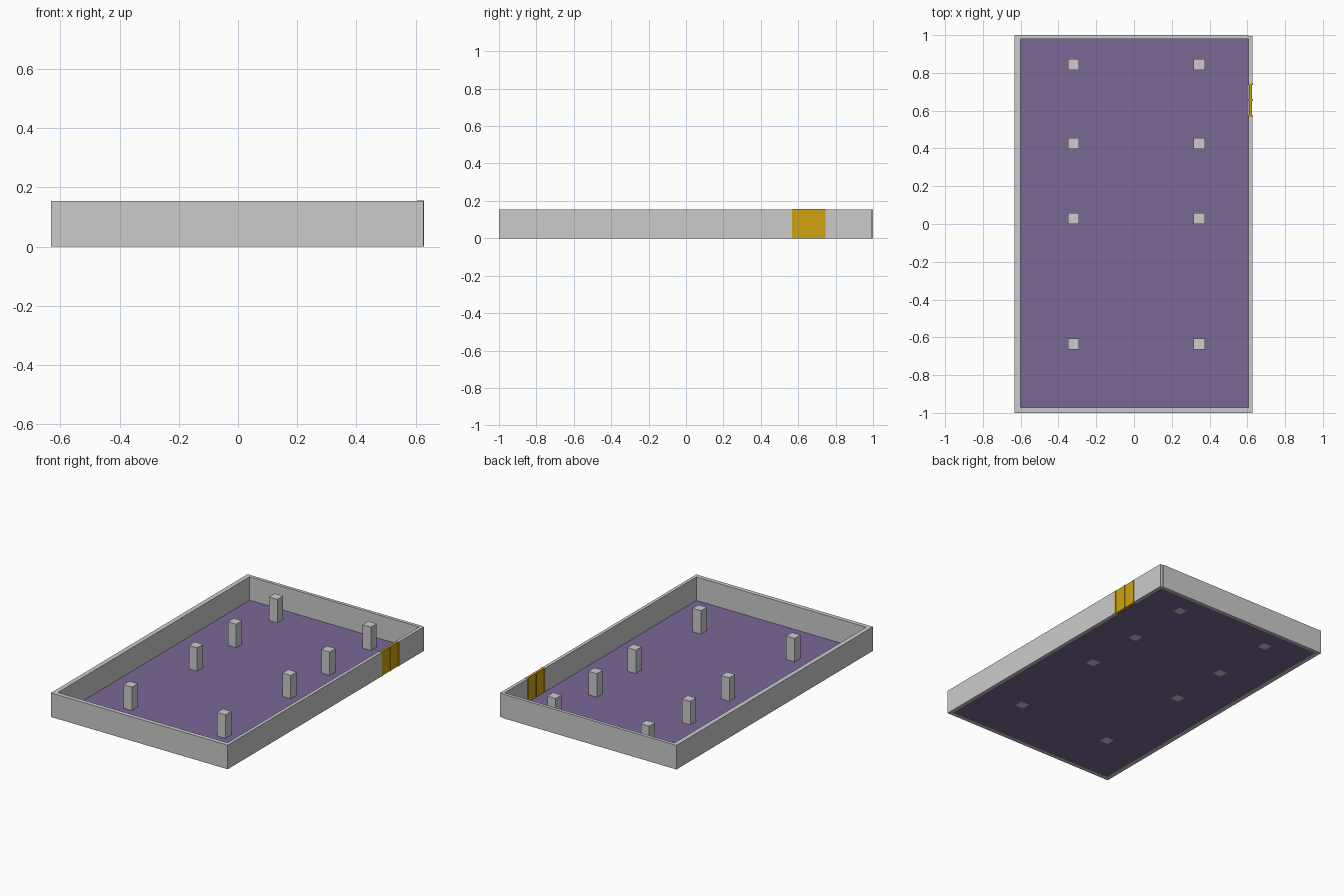
import bpy, bmesh
from mathutils import Matrix, Vector

if "Cube" in bpy.data.objects:
    bpy.data.objects.remove(bpy.data.objects["Cube"])

H = 0.155  # wall height


def material(name, rgb):
    m = bpy.data.materials.new(name)
    m.diffuse_color = (*rgb, 1.0)
    m.use_nodes = True
    m.node_tree.nodes["Principled BSDF"].inputs["Base Color"].default_value = m.diffuse_color
    return m


GREY = material("concrete grey", (0.60, 0.60, 0.60))
PURPLE = material("floor purple", (0.195, 0.138, 0.305))
GOLD = material("door gold", (0.61, 0.37, 0.005))


def box(name, mat, x, y, z):
    """Box from (min, max) ranges on each axis."""
    lo, hi = Vector((x[0], y[0], z[0])), Vector((x[1], y[1], z[1]))
    bm = bmesh.new()
    bmesh.ops.create_cube(bm, size=1.0, matrix=Matrix.Translation((lo + hi) / 2)
                          @ Matrix.Diagonal((*(hi - lo), 1.0)))
    mesh = bpy.data.meshes.new(name)
    bm.to_mesh(mesh)
    bm.free()
    mesh.materials.append(mat)
    obj = bpy.data.objects.new(name, mesh)
    bpy.context.collection.objects.link(obj)
    return obj


# Floor plate
box("floor", PURPLE, (-0.602, 0.606), (-0.972, 0.979), (0.001, 0.004))

# Outer walls; the right wall leaves a gap for the double door
D0, D1 = 0.567, 0.745
box("left_wall", GREY, (-0.632, -0.602), (-0.972, 1.0), (0, H))
box("front_wall", GREY, (-0.632, 0.627), (-1.0, -0.972), (0, H))
box("back_wall", GREY, (-0.602, 0.606), (0.979, 1.0), (0, H))
box("right_wall_front", GREY, (0.606, 0.627), (-0.972, D0), (0, H))
box("right_wall_back", GREY, (0.606, 0.627), (D1, 0.995), (0, H))

# Double door: two thin leaves between posts
mid = (D0 + D1) / 2
for name, a, b in (("front_door_leaf", D0, mid), ("back_door_leaf", mid, D1)):
    box(name, GOLD, (0.610, 0.625), (a + 0.004, b - 0.004), (0, H + 0.001))
for name, y in (("front_door_post", D0 + 0.004), ("middle_door_post", mid),
                ("back_door_post", D1 - 0.004)):
    box(name, GOLD, (0.605, 0.629), (y - 0.004, y + 0.004), (0, H + 0.001))

# Two rows of square columns
R = 0.03
for side, x in (("left", -0.32), ("right", 0.346)):
    for i, y in enumerate((-0.635, 0.029, 0.426, 0.844)):
        box(f"{side}_column_{i + 1}", GREY, (x - R, x + R), (y - R, y + R), (0, H))
